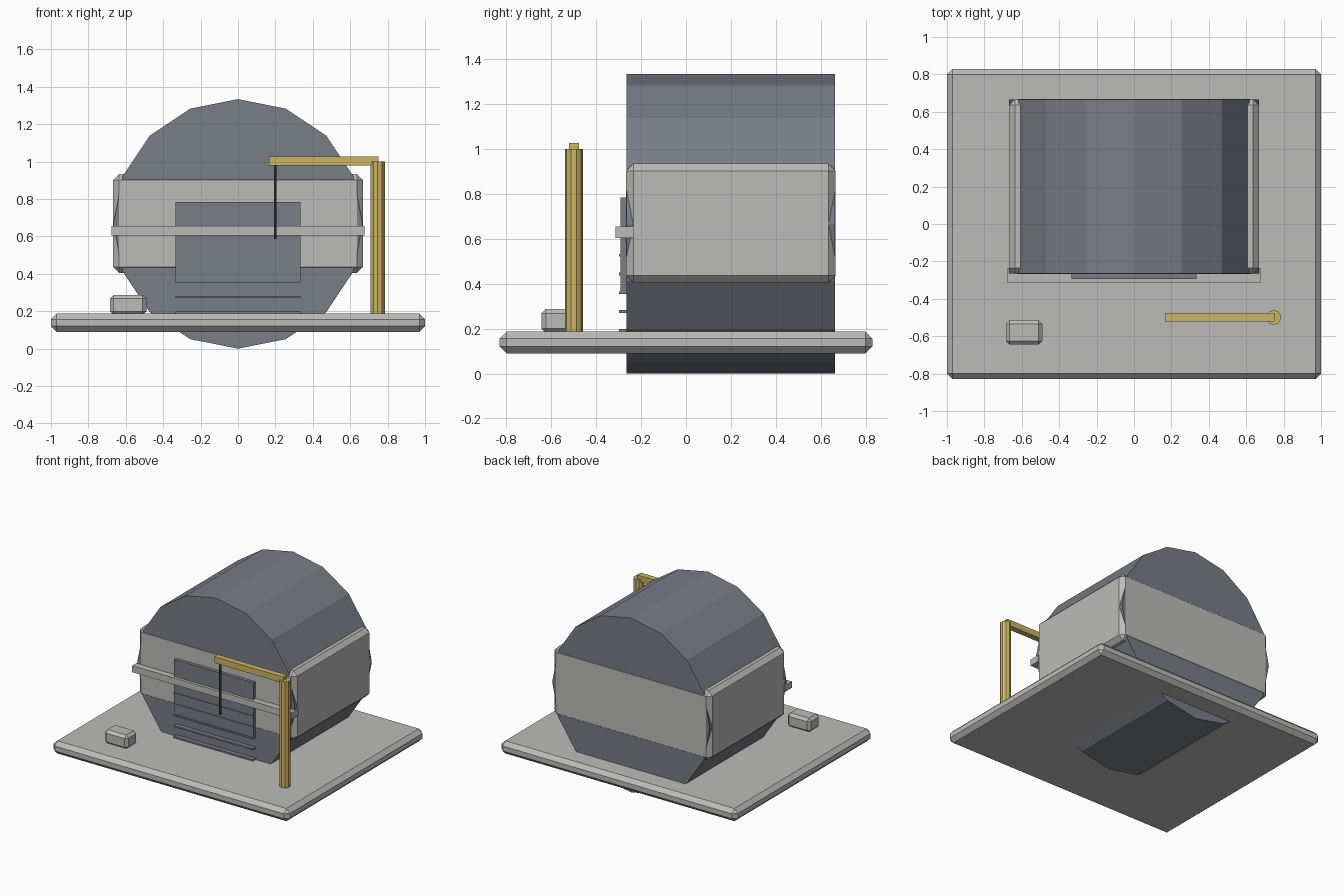
import bpy
import bmesh
from math import pi
from mathutils import Matrix, Vector

default = bpy.data.objects.get("Cube")
if default:
    bpy.data.objects.remove(default, do_unlink=True)


def material(name, color):
    mat = bpy.data.materials.new(name)
    mat.use_nodes = True
    rgba = (*color, 1)
    mat.diffuse_color = rgba
    mat.node_tree.nodes["Principled BSDF"].inputs["Base Color"].default_value = rgba
    return mat


GREY = material("light grey", (0.50, 0.50, 0.49))
STEEL = material("blue grey", (0.19, 0.205, 0.24))
YELLOW = material("crane yellow", (0.60, 0.46, 0.13))
DARK = material("cable dark", (0.045, 0.045, 0.05))


def add(name, bm, mat):
    bmesh.ops.recalc_face_normals(bm, faces=bm.faces)
    mesh = bpy.data.meshes.new(name)
    bm.to_mesh(mesh)
    bm.free()
    mesh.materials.append(mat)
    obj = bpy.data.objects.new(name, mesh)
    bpy.context.collection.objects.link(obj)
    return obj


def box(name, low, high, mat, chamfer=0):
    """Box between two corners, with optional chamfered edges."""
    low, high = Vector(low), Vector(high)
    bm = bmesh.new()
    bmesh.ops.create_cube(bm, size=1)
    bmesh.ops.scale(bm, vec=high - low, verts=bm.verts)
    bmesh.ops.translate(bm, vec=(low + high) / 2, verts=bm.verts)
    if chamfer:
        bmesh.ops.bevel(bm, geom=bm.edges[:], offset=chamfer, segments=1,
                        affect='EDGES', clamp_overlap=True)
    return add(name, bm, mat)


def cylinder(name, center, radius, length, sides, mat, rotation=None):
    bm = bmesh.new()
    matrix = Matrix.Translation(center) @ (rotation or Matrix())
    bmesh.ops.create_cone(bm, cap_ends=True, segments=sides, radius1=radius,
                          radius2=radius, depth=length, matrix=matrix)
    return add(name, bm, mat)


# Base slab
box("base_slab", (-1, -0.83, 0.09), (1, 0.83, 0.187), GREY, 0.03)

# Main drum, passing through the slab, and the block around its middle
cylinder("drum", (0, 0.2, 0.667), 0.667, 0.93, 16, STEEL,
         Matrix.Rotation(pi / 2, 4, 'X'))
box("middle_block", (-0.667, -0.267, 0.405), (0.667, 0.667, 0.935), GREY, 0.032)

# Front door with ramp slats and a cross rail
box("door", (-0.335, -0.293, 0.358), (0.335, -0.24, 0.785), STEEL)
for i in range(5):
    z = 0.193 + i * 0.0835
    box(f"slat_{i + 1}", (-0.335, -0.299, z - 0.006), (0.335, -0.24, z + 0.006), STEEL)
box("cross_rail", (-0.675, -0.315, 0.605), (0.675, -0.235, 0.655), GREY)

# Crane: post, arm and hanging cable
cylinder("crane_post", (0.747, -0.5, 0.585), 0.04, 0.83, 10, YELLOW)
box("crane_arm", (0.165, -0.522, 0.98), (0.75, -0.477, 1.027), YELLOW)
cylinder("crane_cable", (0.2, -0.5, 0.785), 0.008, 0.4, 6, DARK)

# Small crate on the slab
box("crate", (-0.685, -0.645, 0.18), (-0.49, -0.515, 0.287), GREY, 0.02)
